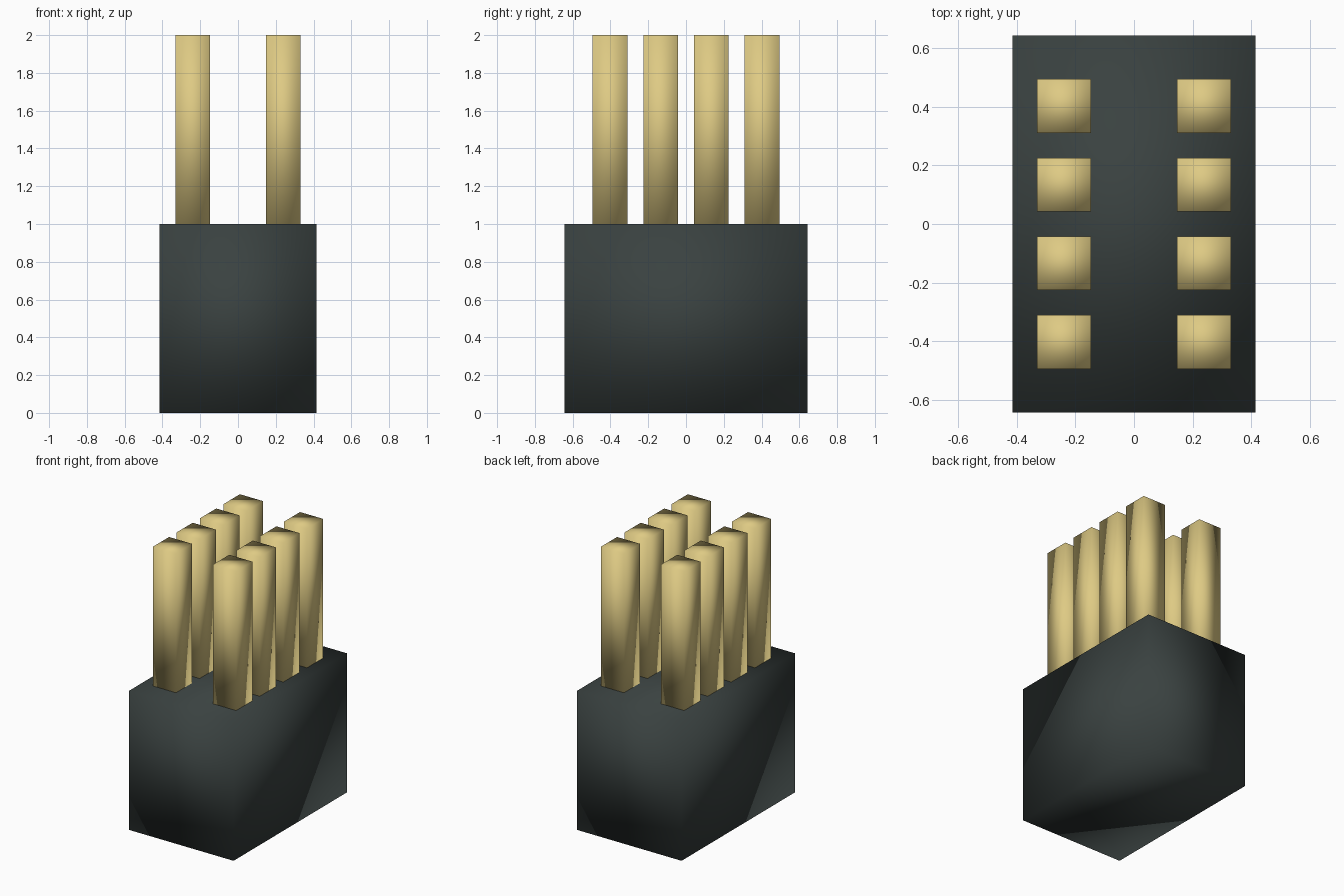
import bpy

if "Cube" in bpy.data.objects:
    bpy.data.objects.remove(bpy.data.objects["Cube"], do_unlink=True)


def material(name, rgb):
    m = bpy.data.materials.new(name)
    m.use_nodes = True
    colour = (*rgb, 1.0)
    m.diffuse_color = colour
    m.node_tree.nodes["Principled BSDF"].inputs["Base Color"].default_value = colour
    return m


def box(name, size, centre, mat):
    """Box with soft shading carried across its edges."""
    bpy.ops.mesh.primitive_cube_add(size=1, location=centre)
    ob = bpy.context.object
    ob.name = name
    ob.scale = size
    bpy.ops.object.transform_apply(location=False, rotation=False, scale=True)
    bpy.ops.object.shade_smooth()
    ob.data.materials.append(mat)
    return ob


black = material("black plastic", (0.042, 0.054, 0.052))
gold = material("pale gold", (0.73, 0.59, 0.23))

# Housing block
box("housing", (0.83, 1.286, 1.0), (0, 0, 0.5), black)

# Two rows of four square pins standing on the housing
PIN, ROW, PITCH = 0.184, 0.239, 0.268
for side, x in (("right", -ROW), ("left", ROW)):
    for i in range(4):
        y = (i - 1.5) * PITCH
        box(f"pin_{side}_{i + 1}", (PIN, PIN, 1.0), (x, y, 1.5), gold)
